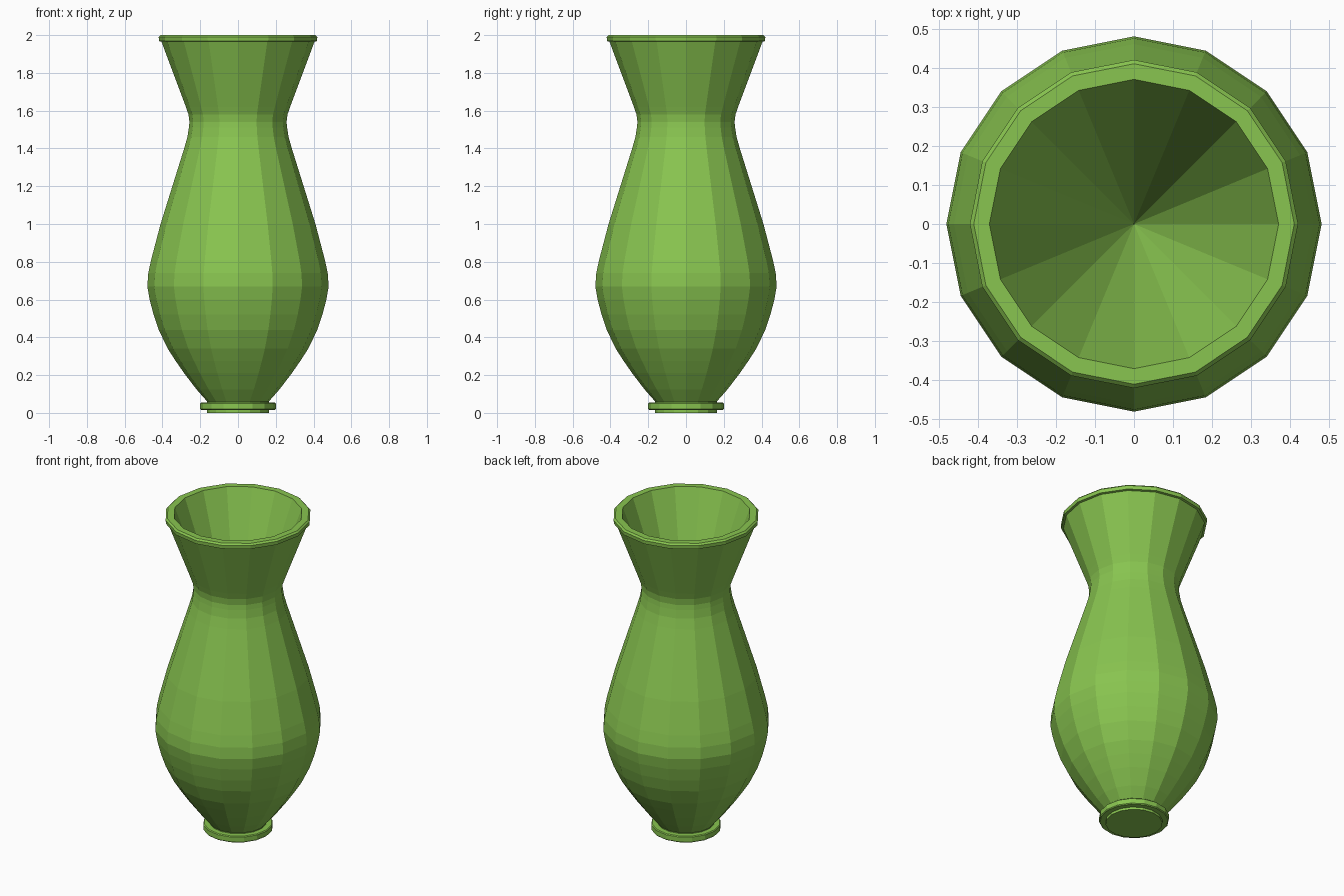
import bpy, bmesh
from math import cos, sin, tau

if "Cube" in bpy.data.objects:
    bpy.data.objects.remove(bpy.data.objects["Cube"])

SIDES = 16

green = bpy.data.materials.new("green_glaze")
green.diffuse_color = (0.25, 0.56, 0.08, 1)
green.use_nodes = True
green.node_tree.nodes["Principled BSDF"].inputs["Base Color"].default_value = green.diffuse_color


def lathe(name, profile):
    """Revolve (radius, z) points into a flat-faced solid; radius 0 makes a pole."""
    bm = bmesh.new()
    rings = []
    for r, z in profile:
        if r == 0:
            rings.append([bm.verts.new((0, 0, z))] * SIDES)
        else:
            rings.append([bm.verts.new((r * cos(tau * i / SIDES), r * sin(tau * i / SIDES), z))
                          for i in range(SIDES)])
    for low, high in zip(rings, rings[1:]):
        for i in range(SIDES):
            j = (i + 1) % SIDES
            corners = list(dict.fromkeys((low[i], low[j], high[j], high[i])))
            bm.faces.new(corners)
    bmesh.ops.recalc_face_normals(bm, faces=bm.faces)
    mesh = bpy.data.meshes.new(name)
    bm.to_mesh(mesh)
    bm.free()
    mesh.materials.append(green)
    obj = bpy.data.objects.new(name, mesh)
    bpy.context.collection.objects.link(obj)
    return obj


# Vase body: base, belly, neck, flared mouth, rolled lip, conical hollow
lathe("vase_body", [
    (0, 0), (0.163, 0), (0.163, 0.06),
    (0.22, 0.125), (0.285, 0.21), (0.33, 0.275), (0.372, 0.34), (0.42, 0.44),
    (0.447, 0.52), (0.468, 0.60), (0.48, 0.67), (0.475, 0.74), (0.46, 0.81),
    (0.41, 1.0), (0.285, 1.40), (0.268, 1.46), (0.26, 1.51), (0.257, 1.54),
    (0.262, 1.58), (0.276, 1.62), (0.405, 1.965),
    (0.418, 1.968), (0.42, 1.99), (0.41, 2.0), (0.37, 2.0),
    (0, 1.0),
])

# Foot ring around the base
lathe("foot_ring", [
    (0.15, 0.015), (0.195, 0.015), (0.2, 0.02), (0.2, 0.05), (0.195, 0.055), (0.15, 0.055),
    (0.15, 0.015),
])
